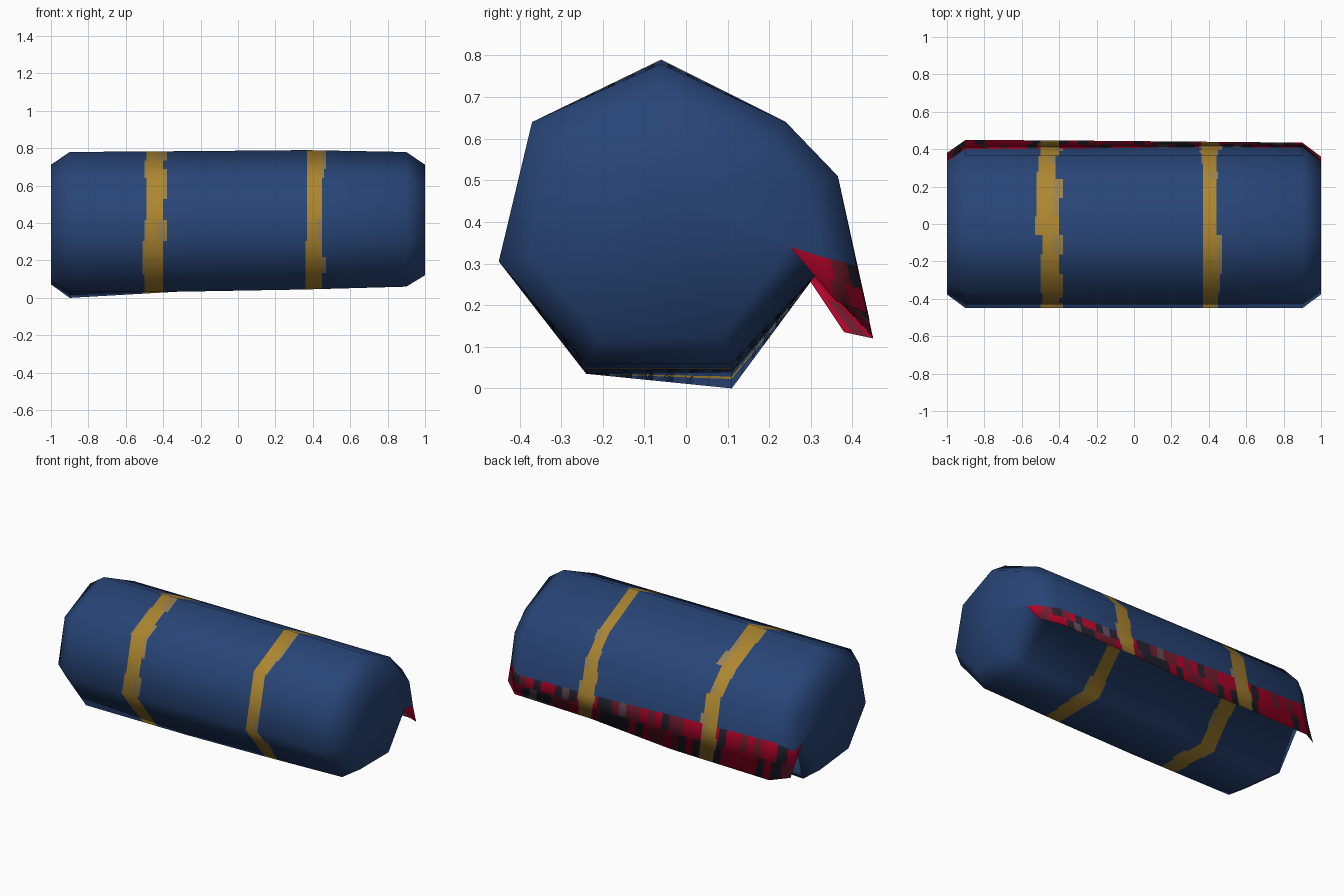
import bpy
import random
from mathutils import Vector

random.seed(11)
cube = bpy.data.objects.get("Cube")
if cube:
    bpy.data.objects.remove(cube)


def srgb(*rgb):
    return [(c / 255 / 12.92) if c < 11 else ((c / 255 + 0.055) / 1.055) ** 2.4 for c in rgb]


def make_material(name, rgb):
    mat = bpy.data.materials.new(name)
    color = (*srgb(*rgb), 1.0)
    mat.use_nodes = True
    mat.diffuse_color = color
    bsdf = mat.node_tree.nodes["Principled BSDF"]
    bsdf.inputs["Base Color"].default_value = color
    bsdf.inputs["Roughness"].default_value = 0.9
    return mat


BLUE, GOLD, PALE, RED, DARK, MAUVE, DUSTY = range(7)
materials = [
    make_material("blue cloth", (40, 69, 119)),
    make_material("gold strap", (172, 134, 48)),
    make_material("pale gold strap", (154, 130, 80)),
    make_material("red lining", (180, 4, 42)),
    make_material("dark lining", (38, 36, 50)),
    make_material("mauve lining", (100, 78, 88)),
    make_material("dusty red lining", (116, 28, 48)),
]

# Rolled section: heptagon ending in a loose flap
CREASE, TIP, HEM = 5, 6, 7


def section(top_z, base_z, bottom_z, tip, hem):
    return [(-0.06, top_z), (-0.37, 0.64), (-0.45, 0.305), (-0.24, base_z),
            (0.11, bottom_z), (0.31, 0.27), tip, hem, (0.365, 0.51), (0.24, 0.64)]


def end_section(ring, crease, tip, hem):
    cy, cz = -0.04, 0.4
    out = [(cy + (y - cy) * 0.82, cz + (z - cz) * 0.82) for y, z in ring]
    out[CREASE], out[TIP], out[HEM] = crease, tip, hem
    return out


right = section(0.78, 0.035, 0.0, (0.45, 0.12), (0.40, 0.34))
left = section(0.78, 0.06, 0.06, (0.435, 0.18), (0.41, 0.295))
stations = [
    (-1.0, end_section(right, (0.26, 0.315), (0.38, 0.135), (0.335, 0.285))),
    (-0.9, right),
    (-0.2, section(0.785, 0.035, 0.04, (0.445, 0.13), (0.405, 0.325))),
    (0.36, section(0.79, 0.045, 0.045, (0.44, 0.17), (0.41, 0.305))),
    (0.9, left),
    (1.0, end_section(left, (0.25, 0.34), (0.36, 0.21), (0.33, 0.315))),
]


def loft(rings, sub):
    """Skin the rings, then close each end with a fan and a flap edge."""
    n = len(rings[0])
    verts = [v for ring in rings for v in ring]
    faces = [(i * n + j, i * n + (j + 1) % n, (i + 1) * n + (j + 1) % n, (i + 1) * n + j)
             for i in range(len(rings) - 1) for j in range(n)]
    crease, hem = CREASE * sub, HEM * sub
    for start, turn in ((0, -1), (len(rings) * n - n, 1)):
        hub = len(verts)
        verts.append(Vector((verts[start].x, -0.05, 0.46)))
        rim = [start + j for j in range(n) if not crease < j < hem]
        faces.append(tuple(range(start + crease, start + hem + 1))[::turn])
        faces += [(a, b, hub)[::turn] for a, b in zip(rim, rim[1:] + rim[:1])]
    return verts, faces


# Coarse cage supplies the soft shading directions
cage = [[Vector((x, y, z)) for y, z in ring] for x, ring in stations]
points = len(cage[0])
cage_mesh = bpy.data.meshes.new("bedroll_cage")
verts, faces = loft(cage, 1)
cage_mesh.from_pydata(verts, [], faces)
cage_mesh.update()
soft = [n.vector.copy() for n in cage_mesh.vertex_normals]
cage_normals = [soft[i * points:(i + 1) * points] for i in range(len(cage))]
bpy.data.meshes.remove(cage_mesh)

# Fine grid over the cage, so straps and lining can be coloured face by face
STEP, SUB = 0.01, 6
columns = round(2 / STEP)


def sample(grid, x):
    k = max(i for i in range(len(stations) - 1) if stations[i][0] <= x + 1e-6)
    f = (x - stations[k][0]) / (stations[k + 1][0] - stations[k][0])
    ring = [a.lerp(b, f) for a, b in zip(grid[k], grid[k + 1])]
    return [ring[j].lerp(ring[(j + 1) % points], s / SUB)
            for j in range(points) for s in range(SUB)]


xs = [-1 + STEP * i for i in range(columns + 1)]
verts, faces = loft([sample(cage, x) for x in xs], SUB)
normals = [n.normalized() for x in xs for n in sample(cage_normals, x)]
normals += [Vector((-1, 0, 0)), Vector((1, 0, 0))]
rows = points * SUB

# Strap edges for each side of the roll, made ragged row by row
wide_strap = [(-0.49, -0.40)] * 2 + [(-0.50, -0.40)] * 6 + [(-0.51, -0.42), (-0.52, -0.40)]
slim_strap = [(0.37, 0.45)] * 2 + [(0.36, 0.45)] * 6 + [(0.37, 0.44)] * 2
straps = []
for sides in (wide_strap, slim_strap):
    edges = []
    for r in range(rows):
        low, high = sides[r // SUB]
        if r % 2 == 0:
            a, b = random.choice((0, 0, 1)) * STEP, random.choice((0, 0, 1, 2)) * STEP
            worn = random.choice((0, 0, 0, 3)) * STEP
        edges.append((low - a, high + b, low, high - worn))
    straps.append(edges)

# Broken patches on the lining
patches = {}


def lining_color(x, row, col):
    key = ((col + 2 * (row // 3 % 2)) // 5, row // 3)
    if key not in patches:
        if 0.1 < x < 0.93:
            choices = (RED,) * 2 + (DARK,) * 4 + (DUSTY,) * 3 + (MAUVE,) * 2
        else:
            choices = (RED,) * 7 + (DUSTY,) * 2 + (DARK,)
        patches[key] = random.choice(choices)
    return patches[key]


def face_color(col, row):
    x = xs[col] + STEP / 2
    for edges in straps:
        low, high, core_low, core_high = edges[row]
        if low < x < high:
            return GOLD if core_low < x < core_high else PALE
    if CREASE * SUB <= row < HEM * SUB:
        return lining_color(x, row, col)
    return BLUE


mesh = bpy.data.meshes.new("bedroll")
mesh.from_pydata(verts, [], faces)
for mat in materials:
    mesh.materials.append(mat)
for poly in mesh.polygons:
    poly.use_smooth = True
    col, row = divmod(poly.index, rows)
    if poly.index < columns * rows:
        poly.material_index = face_color(col, row)
    else:
        poly.material_index = BLUE if len(poly.vertices) == 3 else RED
mesh.update()
mesh.normals_split_custom_set_from_vertices(normals)
bedroll = bpy.data.objects.new("bedroll", mesh)
bpy.context.scene.collection.objects.link(bedroll)
